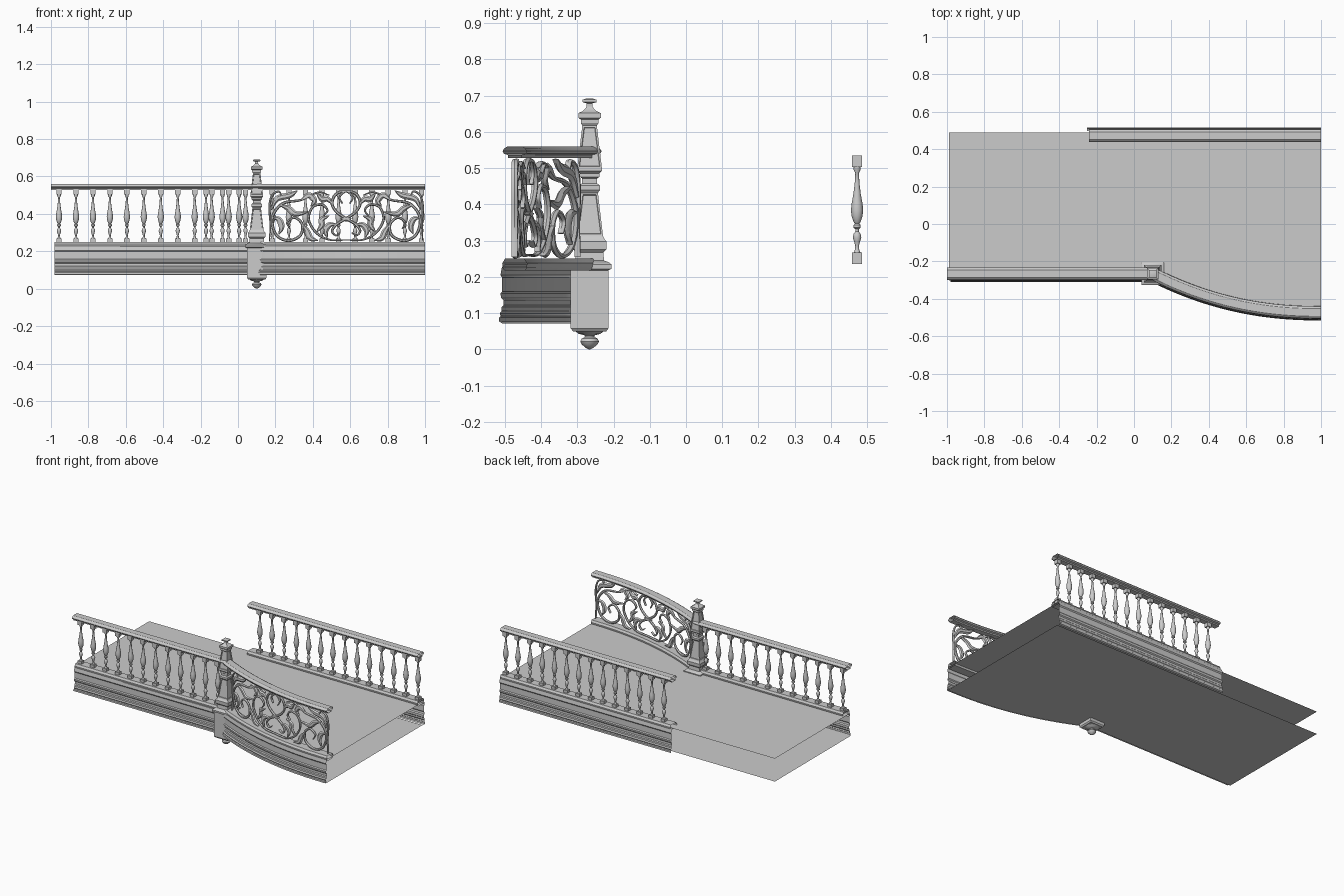
import bpy, bmesh, math
from mathutils import Vector

if "Cube" in bpy.data.objects:
    bpy.data.objects.remove(bpy.data.objects["Cube"])


def make(name, verts, faces):
    me = bpy.data.meshes.new(name)
    me.from_pydata(verts, [], faces)
    bm = bmesh.new()
    bm.from_mesh(me)
    bmesh.ops.recalc_face_normals(bm, faces=bm.faces)
    bm.to_mesh(me)
    bm.free()
    ob = bpy.data.objects.new(name, me)
    bpy.context.collection.objects.link(ob)
    return ob


def lathe(prof, seg, c=(0, 0), square=False, base=0):
    """Rings of (radius, z); square=True gives a four-sided solid."""
    k, off = (math.sqrt(2), math.pi / 4) if square else (1, 0)
    vs = [(c[0] + r * k * math.cos(off + math.tau * j / seg),
           c[1] + r * k * math.sin(off + math.tau * j / seg), z)
          for r, z in prof for j in range(seg)]
    n = len(prof)
    fs = [(base + i * seg + j, base + i * seg + (j + 1) % seg,
           base + (i + 1) * seg + (j + 1) % seg, base + (i + 1) * seg + j)
          for i in range(n - 1) for j in range(seg)]
    fs.append(tuple(base + j for j in reversed(range(seg))))
    fs.append(tuple(base + (n - 1) * seg + j for j in range(seg)))
    return vs, fs


def offsets(path):
    """Unit outward normals (right of travel) along a plan path."""
    out = []
    for i in range(len(path)):
        a, b = Vector(path[max(i - 1, 0)]), Vector(path[min(i + 1, len(path) - 1)])
        t = (b - a).normalized()
        out.append(Vector((t.y, -t.x)))
    return out


def sweep(name, prof, path, closed=True):
    vs, fs, m = [], [], len(prof)
    for p, n in zip(path, offsets(path)):
        vs += [(p[0] + n.x * d, p[1] + n.y * d, z) for d, z in prof]
    for i in range(len(path) - 1):
        for j in range(m if closed else m - 1):
            k = (j + 1) % m
            fs.append((i * m + j, i * m + k, (i + 1) * m + k, (i + 1) * m + j))
    return make(name, vs, fs)


# Plan of the front edge: straight run, then an outward sweeping curve
FY, PX = -0.266, 0.1


def front_y(x):
    t = min(max((x - PX) / 0.9, 0), 1)
    return FY - 0.207 * (1 - (1 - t) ** 2.2)


curve = [(PX + 0.9 * i / 28, front_y(PX + 0.9 * i / 28)) for i in range(29)]
back_y = 0.472

# Moulding sections: (outward distance, height)
half_rail = [(0.018, 0.528), (0.018, 0.536), (0.03, 0.540), (0.033, 0.547), (0.029, 0.554), (0.02, 0.560)]
rail = half_rail + [(-d, z) for d, z in reversed(half_rail)]
half_curb = [(0.028, 0.218), (0.033, 0.225), (0.034, 0.238), (0.029, 0.245), (0.026, 0.251)]
curb = half_curb + [(-d, z) for d, z in reversed(half_curb)]
fascia = [(0.026, 0.235), (0.035, 0.226), (0.039, 0.205), (0.034, 0.198), (0.034, 0.160),
          (0.039, 0.154), (0.037, 0.142), (0.031, 0.136), (0.031, 0.122), (0.036, 0.117),
          (0.036, 0.106), (0.041, 0.099), (0.038, 0.092), (0.043, 0.088), (0.043, 0.077),
          (0.034, 0.072)]

# Handrails, curbs and fascias
sweep("front_handrail", rail, [(-1, FY)] + curve)
sweep("front_curb", curb, [(-0.98, FY)] + curve)
sweep("front_fascia", fascia, [(-0.98, FY)] + curve, False)
sweep("back_handrail", rail, [(1, back_y), (-0.24, back_y)])
sweep("back_curb", curb, [(1, back_y), (-0.24, back_y)])
sweep("back_fascia", fascia, [(1, back_y), (-0.25, back_y)], False)

# Floor and soffit sheets
edge = [(-0.99, FY)] + curve
for name, z, d in (("floor", 0.228, 0.02), ("soffit", 0.077, 0.036)):
    vs = []
    for p, n in zip(edge, offsets(edge)):
        x = p[0] + n.x * d if 0 < p[0] < 0.99 else p[0]
        vs += [(x, p[1] + n.y * d, z), (x, 0.49, z)]
    make(name, vs, [(2 * i, 2 * i + 2, 2 * i + 3, 2 * i + 1) for i in range(len(edge) - 1)])

# Turned baluster with square end blocks
turned = [(0.009, 0.268), (0.006, 0.275), (0.005, 0.285), (0.008, 0.297), (0.0115, 0.308),
          (0.010, 0.318), (0.005, 0.325), (0.005, 0.332), (0.010, 0.336), (0.010, 0.343),
          (0.006, 0.347), (0.010, 0.352), (0.015, 0.368), (0.017, 0.384), (0.015, 0.402),
          (0.010, 0.430), (0.0065, 0.460), (0.005, 0.487), (0.010, 0.496), (0.010, 0.503)]
vs, fs = [], []
for prof, seg, sq in (([(0.014, 0.235), (0.014, 0.268)], 4, True), (turned, 12, False),
                      ([(0.014, 0.503), (0.014, 0.535)], 4, True)):
    v, f = lathe(prof, seg, square=sq, base=len(vs))
    vs += v
    fs += f
first = make("front_baluster", vs, fs)
first.location = (-0.957, FY, 0)
spots = [("front_baluster", -0.957 + 0.0907 * i, FY) for i in range(1, 12)]
spots += [("back_baluster", -0.171 + 0.0886 * i, back_y) for i in range(14)]
for name, x, y in spots:
    ob = bpy.data.objects.new(name, first.data)
    ob.location = (x, y, 0)
    bpy.context.collection.objects.link(ob)

# Square newel post with sunk panels on the tapered shafts
post = [(0.046, 0.050), (0.052, 0.058), (0.052, 0.218), (0.060, 0.222), (0.061, 0.234), (0.054, 0.240),
        (0.040, 0.245), (0.038, 0.268), (0.046, 0.276), (0.047, 0.298), (0.040, 0.306), (0.037, 0.314),
        (0.023, 0.432), (0.029, 0.440), (0.029, 0.452), (0.021, 0.458), (0.021, 0.472), (0.027, 0.476),
        (0.027, 0.486), (0.034, 0.492), (0.034, 0.500), (0.020, 0.618), (0.024, 0.624), (0.024, 0.634),
        (0.031, 0.639), (0.031, 0.652), (0.020, 0.657), (0.012, 0.664), (0.008, 0.670), (0.008, 0.679),
        (0.019, 0.682), (0.019, 0.689), (0.010, 0.692)]
newel = make("newel_post", *lathe(post, 4, (PX, FY), True))
bm = bmesh.new()
bm.from_mesh(newel.data)
panels = [f for f in bm.faces if f.normal.z > 0.05 and
          max(v.co.z for v in f.verts) - min(v.co.z for v in f.verts) > 0.1]
bmesh.ops.inset_individual(bm, faces=panels, thickness=0.007)
bmesh.ops.inset_individual(bm, faces=panels, thickness=0.002, depth=-0.004)
bm.to_mesh(newel.data)
bm.free()

# Round pendant under the post
pendant = [(0.002, 0.0), (0.010, 0.004), (0.022, 0.014), (0.026, 0.022), (0.022, 0.030), (0.013, 0.034),
           (0.014, 0.039), (0.030, 0.043), (0.042, 0.052), (0.042, 0.060)]
make("post_pendant", *lathe(pendant, 20, (PX, FY)))


def smooth_path(pts, steps=7):
    """Catmull-Rom curve through 2D points."""
    p = [Vector(q) for q in pts]
    p = [2 * p[0] - p[1]] + p + [2 * p[-1] - p[-2]]
    out = []
    for i in range(1, len(p) - 2):
        a, b, c, d = p[i - 1:i + 3]
        for s in range(steps):
            t = s / steps
            out.append(0.5 * (2 * b + (c - a) * t + (2 * a - 5 * b + 4 * c - d) * t * t
                              + (3 * b - a - 3 * c + d) * t ** 3))
    return out + [p[-2]]


def scroll(name, pts, width, leaf=False):
    """Tapered ribbon drawn on the unrolled panel, bent to the front curve, and its mirror."""
    line = smooth_path(pts)
    nrm = offsets(line)
    for side in (1, -1):
        vs, n = [], len(line)
        for i, (p, q) in enumerate(zip(line, nrm)):
            t = i / (n - 1)
            w = width * (max(math.sin(math.pi * t), 0) ** 0.8 if leaf else min(1, 0.4 + 2.2 * t, 0.5 + 2 * (1 - t)))
            w = max(w, 0.0015)
            for a, d in ((1, 0), (0.45, 0.008), (-0.45, 0.008), (-1, 0), (-0.45, -0.008), (0.45, -0.008)):
                x = 0.578 + side * (p.x + q.x * w * a)
                vs.append((x, front_y(x) + d, p.y + q.y * w * a))
        fs = [(i * 6 + j, i * 6 + (j + 1) % 6, i * 6 + 6 + (j + 1) % 6, i * 6 + 6 + j)
              for i in range(n - 1) for j in range(6)]
        fs += [tuple(range(6)), tuple((n - 1) * 6 + j for j in range(6))]
        make(name, vs, fs)


# Scrollwork stems
scroll("centre_scroll", [(-.03, .30), (-.055, .285), (-.075, .31), (-.05, .345), (0, .375), (.05, .41),
                         (.075, .455), (.055, .505), (0, .522), (-.035, .49), (-.02, .455)], 0.008)
scroll("side_scroll", [(-.09, .50), (-.15, .515), (-.24, .475), (-.34, .455), (-.395, .38), (-.375, .29),
                       (-.31, .257), (-.245, .285), (-.235, .345), (-.275, .38), (-.315, .355), (-.30, .32)], 0.008)
scroll("lower_scroll", [(0, .26), (-.09, .262), (-.16, .30), (-.20, .37), (-.18, .435), (-.13, .45),
                        (-.10, .42), (-.12, .39)], 0.007)
scroll("end_stem", [(-.41, .255), (-.405, .35), (-.41, .44), (-.395, .50), (-.36, .52), (-.345, .495)], 0.006)
# Scrollwork leaves
for leaf in ([(-.40, .42), (-.37, .48), (-.30, .50), (-.26, .525)],
             [(-.36, .45), (-.31, .43), (-.27, .40), (-.20, .41)],
             [(-.24, .475), (-.20, .50), (-.17, .47), (-.19, .44)],
             [(-.235, .345), (-.21, .31), (-.19, .27), (-.15, .258)],
             [(-.16, .30), (-.13, .34), (-.13, .37), (-.09, .39)],
             [(-.07, .45), (-.10, .48), (-.13, .48), (-.16, .515)],
             [(-.05, .345), (-.09, .34), (-.11, .31), (-.10, .27)],
             [(-.395, .38), (-.36, .37), (-.345, .33), (-.36, .29)]):
    scroll("leaf", leaf, 0.017, True)
# Small collar where the centre scrolls cross
scroll("collar", [(-.03, .375), (0, .372), (.03, .375)], 0.012, True)

# Smooth rounded parts, keep moulding edges crisp
bpy.ops.object.select_all(action='SELECT')
bpy.context.view_layer.objects.active = first
bpy.ops.object.shade_smooth_by_angle(angle=math.radians(32))
